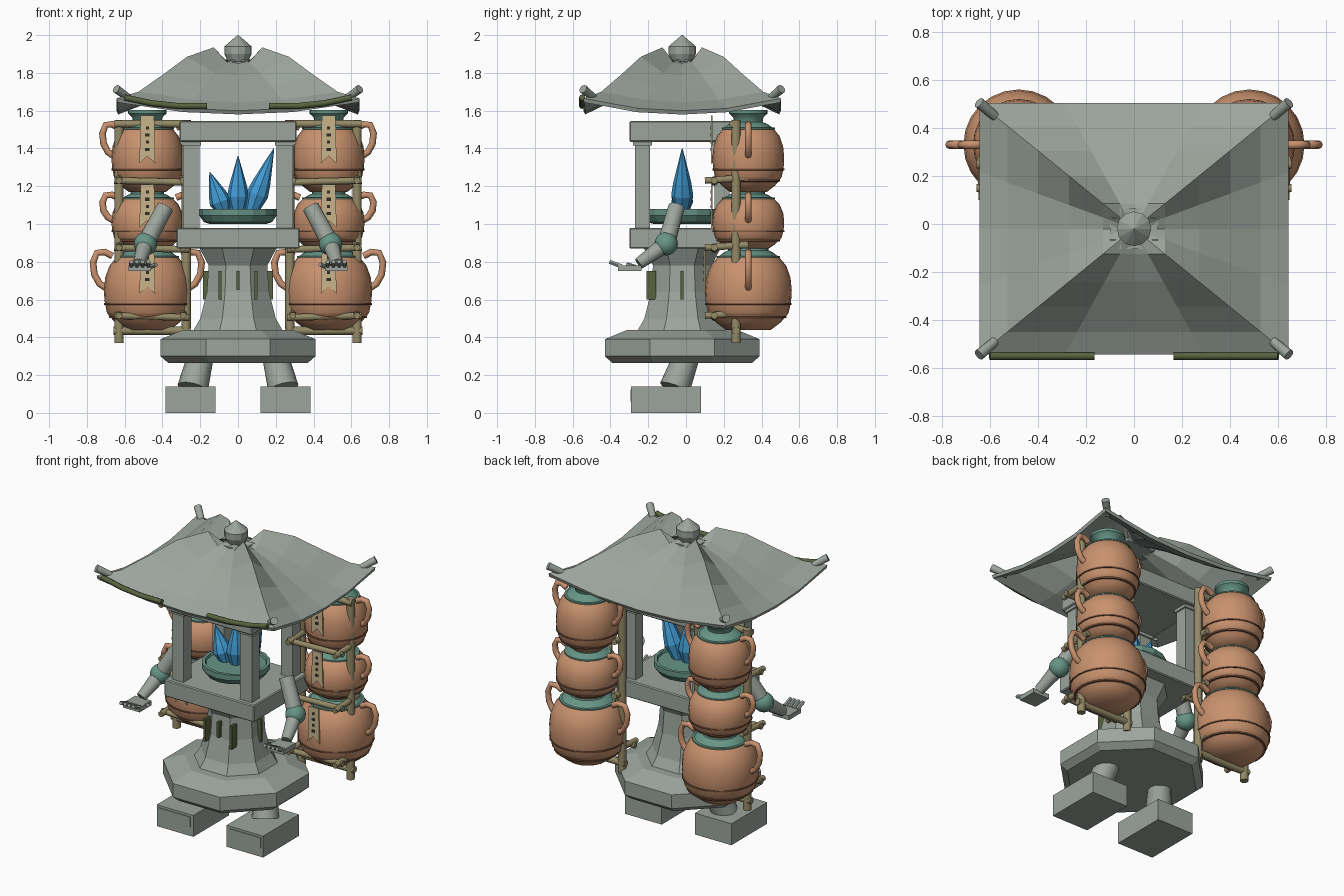
import bpy, bmesh, math
from mathutils import Vector

if "Cube" in bpy.data.objects:
    bpy.data.objects.remove(bpy.data.objects["Cube"])

CY = -0.02  # centre of the stone tower in depth


def mat(name, rgb):
    m = bpy.data.materials.new(name)
    m.diffuse_color = (*rgb, 1)
    m.use_nodes = True
    m.node_tree.nodes["Principled BSDF"].inputs["Base Color"].default_value = m.diffuse_color
    return m


STONE = mat("grey stone", (0.33, 0.375, 0.335))
CLAY = mat("terracotta", (0.58, 0.285, 0.155))
BAND = mat("dark clay", (0.22, 0.10, 0.055))
TEAL = mat("teal glaze", (0.135, 0.30, 0.24))
BLUE = mat("blue flame", (0.055, 0.33, 0.66))
MOSS = mat("moss green", (0.10, 0.125, 0.05))
WOOD = mat("olive wood", (0.30, 0.255, 0.135))
PAPER = mat("beige paper", (0.58, 0.46, 0.26))
INK = mat("dark ink", (0.03, 0.025, 0.02))


def finish(name, bm, mats, smooth=False):
    bmesh.ops.recalc_face_normals(bm, faces=bm.faces)
    me = bpy.data.meshes.new(name)
    bm.to_mesh(me)
    bm.free()
    ob = bpy.data.objects.new(name, me)
    bpy.context.collection.objects.link(ob)
    for m in mats if isinstance(mats, list) else [mats]:
        me.materials.append(m)
    if smooth:
        bpy.ops.object.select_all(action='DESELECT')
        ob.select_set(True)
        bpy.context.view_layer.objects.active = ob
        bpy.ops.object.shade_smooth_by_angle(angle=math.radians(40))
    return ob


def box(name, lo, hi, m, bevel=0.0):
    bm = bmesh.new()
    bmesh.ops.create_cube(bm, size=1)
    for v in bm.verts:
        v.co = Vector([(lo[i] + hi[i]) / 2 + v.co[i] * abs(hi[i] - lo[i]) for i in range(3)])
    if bevel:
        bmesh.ops.bevel(bm, geom=bm.edges[:], offset=bevel, segments=1, affect='EDGES')
    return finish(name, bm, m)


def lathe(name, prof, n, mats, loc=(0, 0, 0), turn=0.0, smooth=False, rule=None, axis=None):
    """Spin a (radius, height) profile; rule(i) gives the material of band i."""
    bm = bmesh.new()
    rot = Vector((0, 0, 1)).rotation_difference(axis) if axis is not None else None
    rings = []
    for r, z in prof:
        ring = []
        for k in range(n):
            a = turn + 2 * math.pi * k / n
            p = Vector((r * math.cos(a), r * math.sin(a), z))
            if rot:
                p = rot @ p
            ring.append(bm.verts.new(p + Vector(loc)))
        rings.append(ring)
    for i in range(len(rings) - 1):
        for k in range(n):
            f = bm.faces.new((rings[i][k], rings[i][(k + 1) % n], rings[i + 1][(k + 1) % n], rings[i + 1][k]))
            f.material_index = rule(i) if rule else 0
    bm.faces.new(rings[0][::-1])
    bm.faces.new(rings[-1]).material_index = rule(len(rings) - 2) if rule else 0
    return finish(name, bm, mats, smooth)


def rod(name, a, b, r1, r2, m, n=10):
    d = Vector(b) - Vector(a)
    return lathe(name, [(r1, 0), (r2, d.length)], n, m, a, smooth=True, axis=d)


def tube(name, pts, r, m):
    cu = bpy.data.curves.new(name, 'CURVE')
    cu.dimensions = '3D'
    cu.bevel_depth, cu.bevel_resolution, cu.use_fill_caps = r, 2, True
    sp = cu.splines.new('POLY')
    sp.points.add(len(pts) - 1)
    for q, p in zip(sp.points, pts):
        q.co = (*p, 1)
    sp.use_smooth = True
    cu.materials.append(m)
    ob = bpy.data.objects.new(name, cu)
    bpy.context.collection.objects.link(ob)


# Octagonal base and column (flat side to the front)
OCT, K = math.pi / 8, 1 / math.cos(math.pi / 8)
lathe("base_disc", [(r * K, z) for r, z in ((.37, .265), (.41, .30), (.41, .39), (.29, .44))],
      8, STONE, (0, CY, 0), OCT)
lathe("column", [(r * K, z) for r, z in ((.24, .43), (.20, .50), (.165, .64), (.155, .78), (.205, .875))],
      8, STONE, (0, CY, 0), OCT)
for x, z0, z1 in ((-.095, .60, .75), (0, .65, .75), (.095, .60, .75)):
    box("column_slit", (x - .008, CY - .19, z0), (x + .008, CY - .14, z1), MOSS)
for s in (-1, 1):
    box("side_slit", (s * .14, CY - .008, .60), (s * .185, CY + .008, .75), MOSS)

# Lantern chamber
box("platform", (-.325, CY - .28, .87), (.325, CY + .28, .98), STONE, .006)
box("top_slab", (-.31, CY - .28, 1.435), (.31, CY + .28, 1.545), STONE, .006)
for sx in (-1, 1):
    for sy in (-1, 1):
        box("post", (sx * .205, CY + sy * .17, .97), (sx * .29, CY + sy * .25, 1.44), STONE)
        box("post_cap", (sx * .195, CY + sy * .16, 1.415), (sx * .30, CY + sy * .26, 1.44), STONE)

# Fire bowl and crystal flames
lathe("fire_bowl", [(.15, 1.0), (.18, 1.01), (.205, 1.045), (.205, 1.08), (.185, 1.08), (.18, 1.065)],
      16, TEAL, (0, CY, 0))
for bx, by, tip in ((0, .0, (0, 1.36)), (-.07, 0, (-.15, 1.275)), (.065, 0, (.19, 1.40))):
    a = Vector((bx, CY + by, 1.05))
    d = Vector((tip[0], CY, tip[1])) - a
    L = d.length
    lathe("flame", [(.03, 0), (.058, L * .3), (.048, L * .48), (.022, L * .78), (.002, L)], 8, BLUE, a, axis=d)

# Sweeping roof: raised hips, sagging sides; rows are (fraction, hip height, middle height)
ROWS = ((.09, 1.86, 1.86), (.20, 1.935, 1.845), (.42, 1.885, 1.785), (.62, 1.79, 1.715),
        (.82, 1.70, 1.645), (1.0, 1.665, 1.60))
HX, HY = .643, .523
bm = bmesh.new()
for side in range(4):
    grid = []
    for t, zc, zm in ROWS:
        row = []
        for u in (-1, -.45, 0, .45, 1):
            z = zc if abs(u) == 1 else zm + (.012 if u else 0)
            x, y = ((u, -1), (1, u), (-u, 1), (-1, -u))[side]
            row.append(bm.verts.new((x * HX * t, CY + y * HY * t, z)))
        grid.append(row)
    for r0, r1 in zip(grid, grid[1:]):
        for k in range(4):
            bm.faces.new((r0[k], r0[k + 1], r1[k + 1], r1[k]))
bmesh.ops.remove_doubles(bm, verts=bm.verts, dist=.0005)
roof = finish("roof", bm, STONE)
sol = roof.modifiers.new("thickness", 'SOLIDIFY')
sol.thickness, sol.offset = .022, -1 if roof.data.polygons[0].normal.z > 0 else 1

# Roof finial
box("finial_plate", (-.10, CY - .085, 1.835), (.10, CY + .085, 1.86), STONE)
lathe("finial", [(.05, 1.85), (.072, 1.90), (.072, 1.94), (.055, 1.955), (.002, 2.0)], 12, STONE, (0, CY, 0))

for s in (-1, 1):
    # Eave corner pegs and moss rolls
    for sy in (-1, 1):
        rod("corner_peg", (s * .575, CY + sy * .465, 1.665), (s * .645, CY + sy * .525, 1.715), .02, .024, STONE)
    tube("moss_roll", [(s * .165, -.55, 1.625), (s * .32, -.55, 1.625), (s * .46, -.55, 1.64), (s * .60, -.55, 1.67)],
         .016, MOSS)

    # Feet and legs
    box("foot", (s * .12, -.29, 0), (s * .385, .08, .14), STONE)
    box("toe_plate", (s * .14, -.294, .06), (s * .37, -.28, .125), STONE)
    rod("leg", (s * .24, -.06, .13), (s * .20, 0, .29), .082, .07, STONE, 12)

    # Arms
    sh, el, wr = (s * .385, -.05, 1.09), (s * .49, -.105, .895), (s * .525, -.25, .79)
    rod("upper_arm", el, sh, .048, .045, STONE)
    rod("forearm", wr, el, .032, .046, STONE)
    bm = bmesh.new()
    bmesh.ops.create_uvsphere(bm, u_segments=16, v_segments=10, radius=.062)
    bmesh.ops.translate(bm, verts=bm.verts, vec=el)
    finish("elbow", bm, TEAL, True)
    box("palm", (s * .46, -.36, .75), (s * .58, -.235, .78), STONE)
    for k in range(4):
        x = s * (.475 + k * .03)
        rod("finger", (x, -.34, .775), (x, -.405, .80), .013, .012, STONE, 6)
    rod("thumb", (s * .47, -.27, .77), (s * .435, -.31, .785), .014, .012, STONE, 6)

    # Stacked jars: base height, body height, radius, centre depth, has tall neck
    PX = s * .48
    for z0, h, R, y, neck in ((.44, .42, .23, .33, 0), (.865, .295, .19, .33, 0), (1.17, .365, .19, .33, 1)):
        body = [(.52, 0), (.74, .09), (.885, .18), (.91, .20), (.93, .215), (.985, .36), (1.0, .50), (.97, .66),
                (.87, .81), (.70, .92), (.56, .975), (.47, 1.0)]
        prof = [(R * a, z0 + h * b) for a, b in body]
        zt = z0 + h
        if neck:
            prof += [(.075, zt + .005), (.08, zt + .03), (.102, zt + .05), (.102, zt + .068), (.08, zt + .068), (.07, zt + .03)]
        else:
            prof += [(R * .44, zt + .03), (R * .5, zt + .045)]
        lathe("jar", prof, 24, [CLAY, TEAL], (PX, y, 0), smooth=True, rule=lambda i: 1 if i >= 9 else 0)
        for f, rr in ((.16, .86), (.325, .975), (.92, .71)):  # raised bands
            r, zb = R * rr, z0 + h * f
            lathe("jar_band", [(r - .02, zb - .006), (r + .005, zb - .004), (r + .005, zb + .004), (r - .02, zb + .006)],
                  24, BAND if f < .9 else TEAL, (PX, y, 0), smooth=True)
        for d in (-1, 1):  # ear handles
            pts = [(.80, .93), (.98, .98), (1.16, .97), (1.25, .85), (1.22, .70), (1.10, .58), (.96, .53)]
            tube("jar_handle", [(PX + d * R * a, y, z0 + h * b) for a, b in pts], .018, CLAY)

    # Wooden carrying rack
    for x in (.275, .63):
        rod("rack_pole", (s * x, .265, .37), (s * x, .265, 1.55), .025, .025, WOOD)
    rod("rack_top_rail", (s * .26, .25, 1.53), (s * .655, .25, 1.53), .02, .02, WOOD)
    rod("rack_bottom_rail", (s * .25, .265, .435), (s * .66, .265, .435), .022, .022, WOOD)
    for z in (.515, .875, 1.23):
        rod("rack_front_rail", (s * .26, .15, z - .01), (s * .655, .15, z), .018, .018, WOOD)
        for x in (.29, .63):
            rod("rack_side_rail", (s * x, .10, z), (s * x, .33, z + .015), .018, .02, WOOD)

    # Paper tags with forked ends and dark marks
    for z0, z1, y in ((.63, .86, .095), (.98, 1.21, .132), (1.32, 1.575, .132)):
        bm = bmesh.new()
        out = [(-.042, z0), (0, z0 + .04), (.042, z0), (.036, z1), (-.036, z1)]
        f = bm.faces.new([bm.verts.new((PX + a, y, z)) for a, z in out])
        ext = bmesh.ops.extrude_face_region(bm, geom=[f])
        bmesh.ops.translate(bm, vec=(0, .008, 0), verts=[v for v in ext['geom'] if isinstance(v, bmesh.types.BMVert)])
        finish("paper_tag", bm, PAPER)
        for k in range(4):
            zc, w = z0 + .075 + k * .038, (.012, .008)[k % 2]
            box("tag_mark", (PX - w, y - .003, zc - .008), (PX + w, y + .002, zc + .008), INK)
